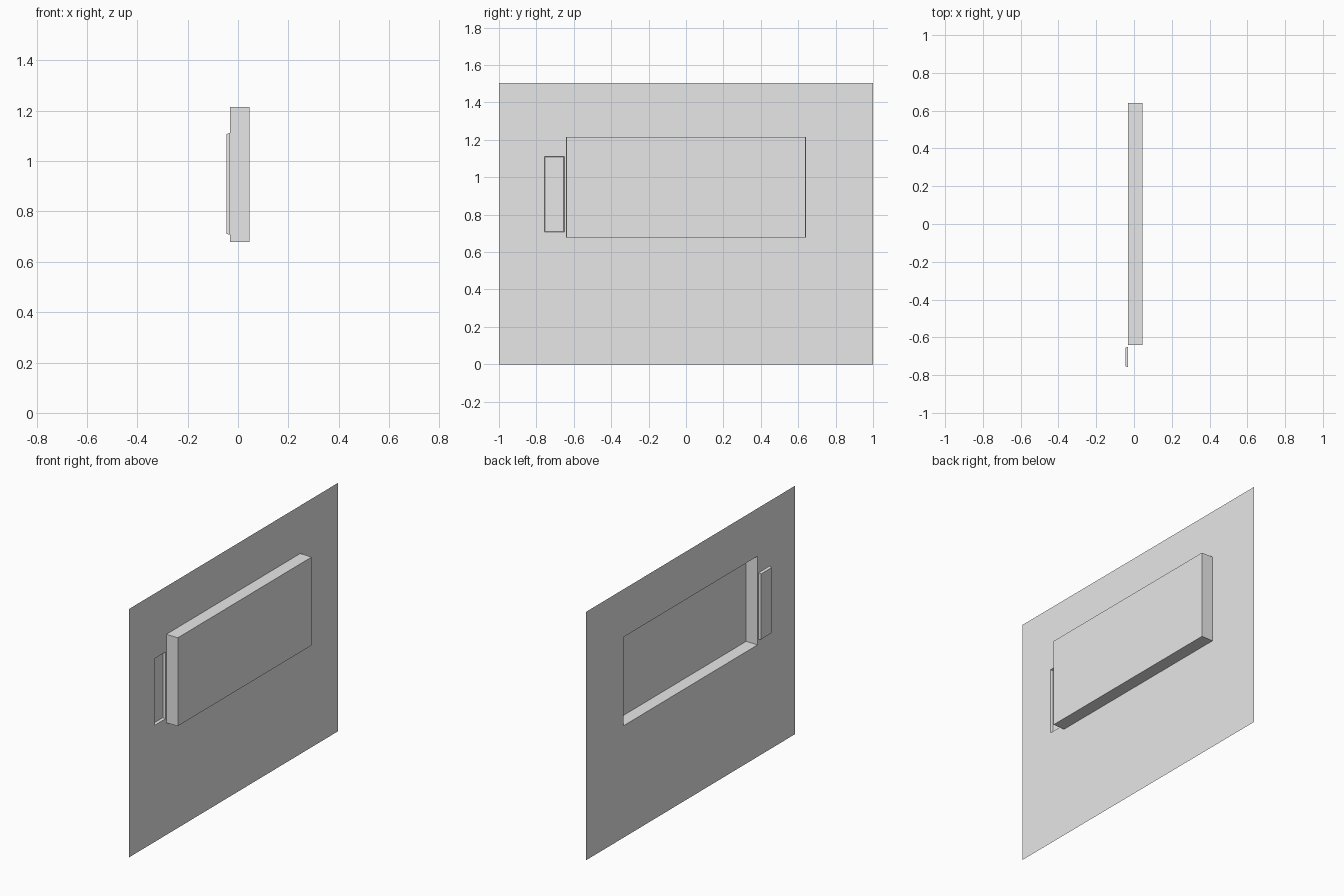
import bpy
import bmesh

cube = bpy.data.objects.get("Cube")
if cube:
    bpy.data.objects.remove(cube, do_unlink=True)

grey = bpy.data.materials.new("plain_grey")
grey.use_nodes = True
colour = (0.8, 0.8, 0.8, 1.0)
grey.diffuse_color = colour
grey.node_tree.nodes["Principled BSDF"].inputs["Base Color"].default_value = colour

WALL_X = -0.031
WALL = (-1.0, 1.0, 0.0, 1.505)
PANEL = (-0.641, 0.641, 0.678, 1.215)
SLOT = (-0.757, -0.65, 0.707, 1.111)


def finish(name, bm):
    bmesh.ops.remove_doubles(bm, verts=bm.verts, dist=0.0001)
    mesh = bpy.data.meshes.new(name)
    bm.to_mesh(mesh)
    bm.free()
    mesh.materials.append(grey)
    obj = bpy.data.objects.new(name, mesh)
    bpy.context.collection.objects.link(obj)


def corners(bm, rect, x, inset=0.0):
    y0, y1, z0, z1 = rect
    y0, y1, z0, z1 = y0 + inset, y1 - inset, z0 + inset, z1 - inset
    return [bm.verts.new((x, y, z)) for y, z in ((y0, z0), (y1, z0), (y1, z1), (y0, z1))]


def inside(y, z, rect):
    return rect[0] < y < rect[1] and rect[2] < z < rect[3]


# Thin wall with two rectangular openings
bm = bmesh.new()
rects = (WALL, PANEL, SLOT)
ys = sorted(v for r in rects for v in r[:2])
zs = sorted(v for r in rects for v in r[2:])
for y0, y1 in zip(ys, ys[1:]):
    for z0, z1 in zip(zs, zs[1:]):
        mid = ((y0 + y1) / 2, (z0 + z1) / 2)
        if not any(inside(*mid, r) for r in (PANEL, SLOT)):
            bm.faces.new(corners(bm, (y0, y1, z0, z1), WALL_X))
finish("wall_sheet", bm)


# Hollow tray open at the wall, closed at its far end
def tray(name, rect, end_x, inset):
    bm = bmesh.new()
    rim = corners(bm, rect, WALL_X)
    end = corners(bm, rect, end_x, inset)
    bm.faces.new(end)
    for i in range(4):
        j = (i + 1) % 4
        bm.faces.new((rim[i], rim[j], end[j], end[i]))
    finish(name, bm)


tray("raised_panel", PANEL, 0.045, 0.001)
tray("recessed_slot", SLOT, -0.046, 0.004)
